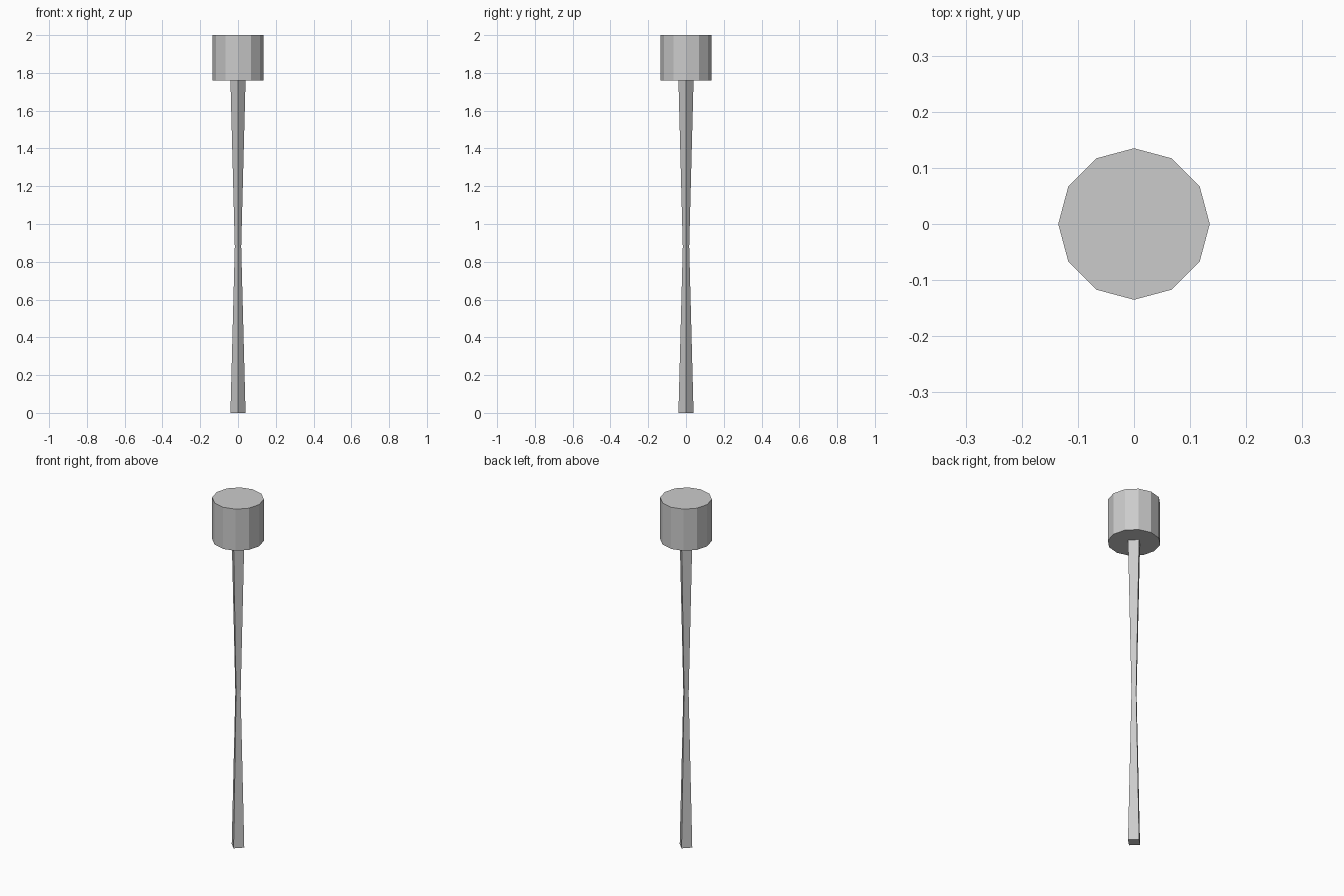
import bpy, bmesh
from math import cos, sin, tau

if "Cube" in bpy.data.objects:
    bpy.data.objects.remove(bpy.data.objects["Cube"])


def lathe(name, sides, profile):
    """Faceted closed solid from (radius, z) rings."""
    bm = bmesh.new()
    rings = [[bm.verts.new((r * cos(tau * i / sides), r * sin(tau * i / sides), z))
              for i in range(sides)] for r, z in profile]
    for low, high in zip(rings, rings[1:]):
        for i in range(sides):
            j = (i + 1) % sides
            bm.faces.new((low[i], low[j], high[j], high[i]))
    bm.faces.new(rings[0][::-1])
    bm.faces.new(rings[-1])
    mesh = bpy.data.meshes.new(name)
    bm.to_mesh(mesh)
    bm.free()
    obj = bpy.data.objects.new(name, mesh)
    bpy.context.collection.objects.link(obj)
    return obj


# Four-sided shaft, pinched at mid height
lathe("shaft", 4, [(0.04, 0), (0.017, 0.88), (0.04, 1.76)])

# Twelve-sided drum on top
lathe("head", 12, [(0.135, 1.76), (0.135, 2.0)])
